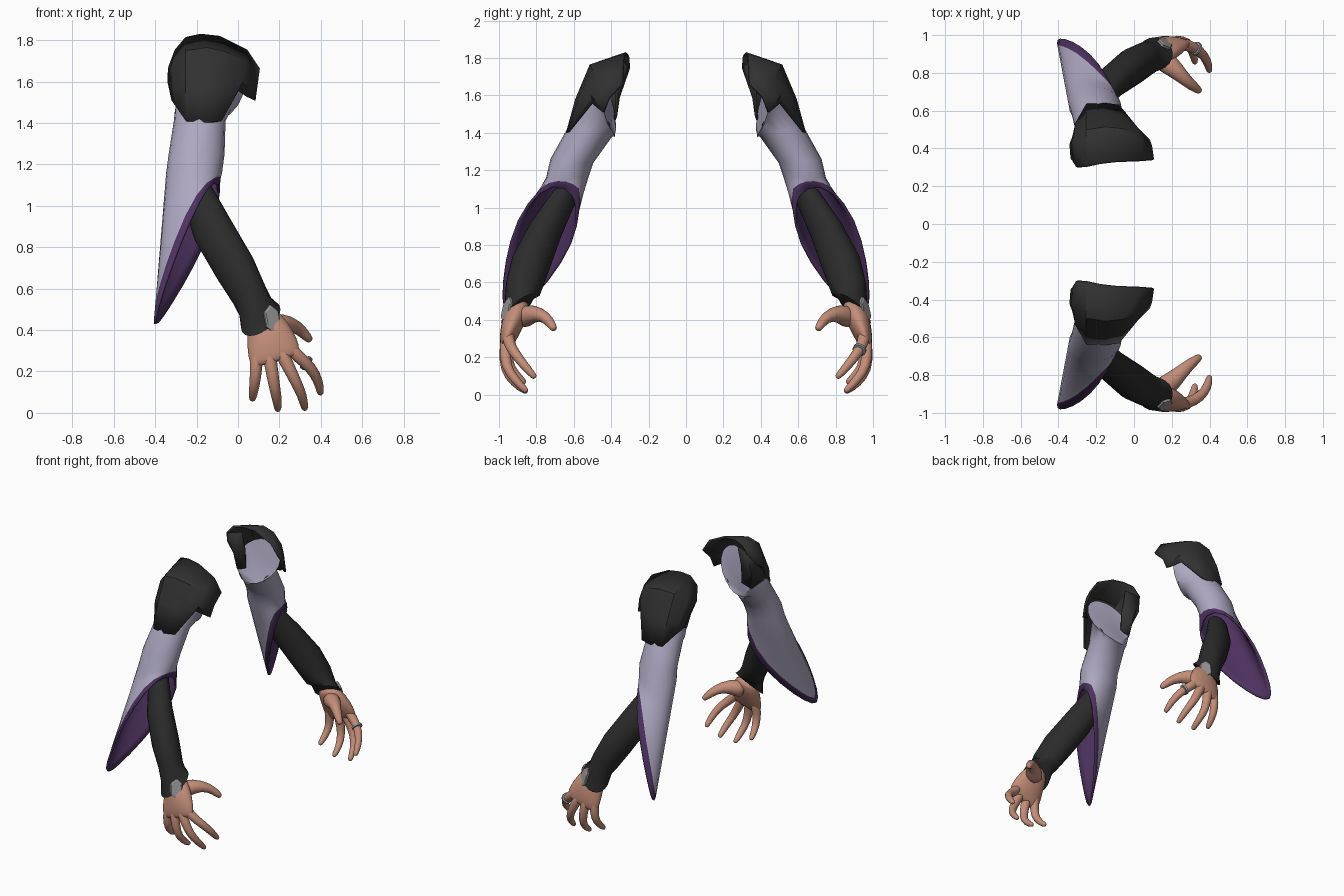
import bpy, bmesh, math
from mathutils import Vector as V

cube = bpy.data.objects.get("Cube")
if cube:
    bpy.data.objects.remove(cube)


def material(name, r, g, b):
    m = bpy.data.materials.new(name)
    m.use_nodes = True
    m.diffuse_color = (r, g, b, 1)
    m.node_tree.nodes["Principled BSDF"].inputs["Base Color"].default_value = (r, g, b, 1)
    return m


charcoal = material("charcoal", .031, .031, .031)
black = material("soft_black", .024, .024, .024)
lavender = material("lavender", .42, .39, .53)
purple = material("dark_purple", .075, .032, .115)
skin = material("skin", .55, .27, .19)
grey = material("metal_grey", .3, .3, .3)


def ellipse(c, u, v, n=20, egg=0):
    """Closed ring of points; egg widens the ring towards u."""
    c, u, v = V(c), V(u), V(v)
    angles = [2 * math.pi * i / n for i in range(n)]
    return [c + u * math.cos(a) + v * math.sin(a) * (1 + egg * math.cos(a)) for a in angles]


def middle(ring):
    return sum(ring, V()) / len(ring)


def loft(name, rings, mats, closed=True, caps=(True, True), accent_rows=(),
         subsurf=0, thickness=0, offset=-1, mirror=True, angle=50):
    """Skin a list of rings (or open arcs) and mirror the part to the other arm."""
    n = len(rings[0])
    bm = bmesh.new()
    rows = [[bm.verts.new(p) for p in ring] for ring in rings]
    c = middle(rings[0])
    axis = (rings[0][0] - c).cross(rings[0][n // 4] - c)
    flip = closed and axis.dot(middle(rings[1]) - c) < 0

    def face(verts, index=0):
        f = bm.faces.new(verts[::-1] if flip else verts)
        f.material_index = index

    for k in range(len(rows) - 1):
        a, b = rows[k], rows[k + 1]
        for i in range(n if closed else n - 1):
            j = (i + 1) % n
            face([a[i], a[j], b[j], b[i]], 1 if k in accent_rows else 0)
    if closed and caps[0]:
        face(rows[0][::-1])
    if closed and caps[1]:
        face(rows[-1])
    mesh = bpy.data.meshes.new(name)
    bm.to_mesh(mesh)
    bm.free()
    obj = bpy.data.objects.new(name, mesh)
    bpy.context.collection.objects.link(obj)
    for m in mats:
        mesh.materials.append(m)
    bpy.ops.object.select_all(action='DESELECT')
    bpy.context.view_layer.objects.active = obj
    obj.select_set(True)
    bpy.ops.object.shade_smooth_by_angle(angle=math.radians(angle))
    if subsurf:
        obj.modifiers.new("Smooth", 'SUBSURF').levels = subsurf
        obj.modifiers["Smooth"].render_levels = subsurf
    if thickness:
        s = obj.modifiers.new("Shell", 'SOLIDIFY')
        s.thickness = thickness
        s.offset = offset
        if len(mats) > 1:
            s.material_offset = s.material_offset_rim = 1
    if mirror:
        m = obj.modifiers.new("Other arm", 'MIRROR')
        m.use_axis = (False, True, False)
        m.use_mirror_merge = False
    return obj


def tube(name, points, radii, mat):
    """Tapered round finger along a short path."""
    pts = [V(p) for p in points]
    tip = (pts[-1] - pts[-2]).normalized()
    pts.append(pts[-1] + tip * radii[-1] * .8)
    radii = list(radii) + [radii[-1] * .6]
    rings = []
    for i, p in enumerate(pts):
        d = (pts[min(i + 1, len(pts) - 1)] - pts[max(i - 1, 0)]).normalized()
        side = (V((1, 0, 0)) - d * d.x).normalized()
        rings.append(ellipse(p, side * radii[i], d.cross(side) * radii[i], 10))
    loft(name, rings, [mat], subsurf=1, angle=180)


# Shoulder pad: arcs from front to back, inner edge first
pad_arcs = [
    [(.10, -.34, 1.66), (.04, -.335, 1.75), (-.09, -.33, 1.815), (-.18, -.32, 1.825),
     (-.25, -.305, 1.81), (-.30, -.30, 1.75), (-.33, -.35, 1.67)],
    [(.09, -.41, 1.59), (.03, -.46, 1.69), (-.06, -.50, 1.74), (-.15, -.51, 1.76),
     (-.25, -.495, 1.745), (-.315, -.45, 1.68), (-.335, -.42, 1.62)],
    [(.08, -.44, 1.51), (.02, -.5, 1.6), (-.06, -.57, 1.58), (-.15, -.585, 1.58),
     (-.25, -.575, 1.58), (-.305, -.53, 1.56), (-.32, -.46, 1.55)],
    [(.04, -.45, 1.53), (0, -.5, 1.56), (-.08, -.625, 1.41), (-.16, -.635, 1.4),
     (-.25, -.63, 1.41), (-.295, -.55, 1.48), (-.315, -.48, 1.51)],
]
loft("shoulder_pad", [[V(p) for p in arc] for arc in pad_arcs], [charcoal],
     closed=False, thickness=.014, offset=0, angle=35)

# Black panel wrapping from the back of the pad to the inner side
panel = [
    [(-.33, -.35, 1.67), (-.30, -.305, 1.75), (-.2, -.33, 1.77)],
    [(-.335, -.43, 1.6), (-.285, -.36, 1.59), (-.2, -.37, 1.62)],
    [(-.315, -.48, 1.51), (-.27, -.385, 1.46), (-.2, -.375, 1.49)],
]
loft("shoulder_inner_panel", [[V(p) for p in row] for row in panel], [charcoal],
     closed=False, thickness=.014, offset=0)

# Sleeve: upper arm rings, then a long tail opening to a slanted rim with trim
arm = [
    ellipse((-.125, -.42, 1.55), (.155, -.035, .03), (0, .03, -.15)),
    ellipse((-.165, -.46, 1.48), (.14, 0, .02), (0, .08, -.1)),
    ellipse((-.185, -.51, 1.41), (.125, 0, 0), (0, .115, -.03)),
    ellipse((-.2, -.61, 1.25), (.135, 0, 0), (0, .115, -.01)),
    ellipse((-.212, -.635, 1.16), (.135, 0, 0), (0, .113, 0)),
]
rim = ellipse((-.25, -.803, .765), (.157, .15, .335), (.03, .135, -.06), egg=.35)
trim = []
for i, (p, q) in enumerate(zip(rim, arm[-1])):
    edge = (rim[(i + 1) % len(rim)] - rim[i - 1]).normalized()
    up = (q - p).normalized()
    width = .045 / max(edge.cross(up).length, .3)
    trim.append(p + up * min(width, (q - p).length * .65))
tail = [[q.lerp(p, t) for p, q in zip(trim, arm[-1])] for t in (.33, .67)]
sleeve_rings = arm + tail + [trim, rim]
loft("sleeve", sleeve_rings, [lavender, purple], caps=(True, False),
     accent_rows=[len(sleeve_rings) - 2], thickness=.012)

# Forearm with a slanted flared cuff
forearm = []
for c, r, depth in (((-.2, -.65, 1.06), .08, .8), ((-.12, -.75, .88), .1, .85),
                    ((-.015, -.83, .7), .1, 1), ((.055, -.87, .57), .088, 1.05)):
    forearm.append(ellipse(c, V((.87, 0, .5)) * r, V((0, 1, -.3)) * r * depth))
forearm.append(ellipse((.085, -.885, .51), (.078, 0, .04), (0, .085, .03)))
forearm.append(ellipse((.11, -.9, .455), (.095, 0, .045), (0, .088, .07)))
forearm.append(ellipse((.112, -.902, .45), (.078, 0, .035), (0, .068, .055)))
loft("forearm_sleeve", forearm, [black])

# Six-sided plate on the cuff
normal = V((.45, -.8, .25)).normalized()
along = V((.1, -.1, -1))
along = (along - normal * along.dot(normal)).normalized()
across = normal.cross(along)
centre = V((.165, -.958, .452))
loft("wrist_plate", [ellipse(centre + normal * h, along * .074 * s, across * .045 * s, 6)
                     for h, s in ((-.015, 1), (.005, 1), (.01, .85))], [grey], angle=20)

# Hand
loft("palm", [
    ellipse((.105, -.89, .49), (.07, 0, .03), (0, .065, .02), 14),
    ellipse((.145, -.915, .41), (.1, 0, .03), (0, .07, 0), 14),
    ellipse((.165, -.942, .33), (.125, 0, .03), (0, .055, 0), 14),
    ellipse((.18, -.96, .265), (.125, 0, .035), (0, .036, 0), 14),
    ellipse((.182, -.963, .245), (.1, 0, .03), (0, .02, 0), 14),
], [skin], subsurf=1, angle=180)

slim = (.036, .034, .029, .025, .019)
fingers = {
    "index_finger": [(.22, -.945, .35), (.275, -.955, .285), (.355, -.915, .22),
                     (.39, -.86, .15), (.398, -.815, .1)],
    "middle_finger": [(.19, -.955, .33), (.23, -.967, .25), (.28, -.965, .15),
                      (.312, -.915, .08), (.322, -.86, .025)],
    "ring_finger": [(.145, -.955, .32), (.158, -.967, .24), (.175, -.97, .13),
                    (.19, -.915, .06), (.192, -.86, .02)],
    "little_finger": [(.1, -.94, .33), (.088, -.952, .26), (.085, -.955, .17),
                      (.076, -.915, .11), (.07, -.87, .07)],
}
for name, path in fingers.items():
    tube(name, path, slim, skin)
tube("thumb", [(.13, -.89, .4), (.215, -.82, .44), (.285, -.75, .42), (.34, -.71, .36)],
     (.075, .052, .034, .024), skin)

# Finger ring, worn on the left hand only
a, b = [V((p[0], -p[1], p[2])) for p in fingers["index_finger"][1:3]]
d = (b - a).normalized()
side = d.orthogonal().normalized()
up = d.cross(side)
spot = a.lerp(b, .68)
loft("finger_ring", [ellipse(spot + d * h, side * r, up * r, 16)
                     for h, r in ((-.01, .028), (-.007, .037), (.007, .037), (.01, .028))],
     [grey], mirror=False)
